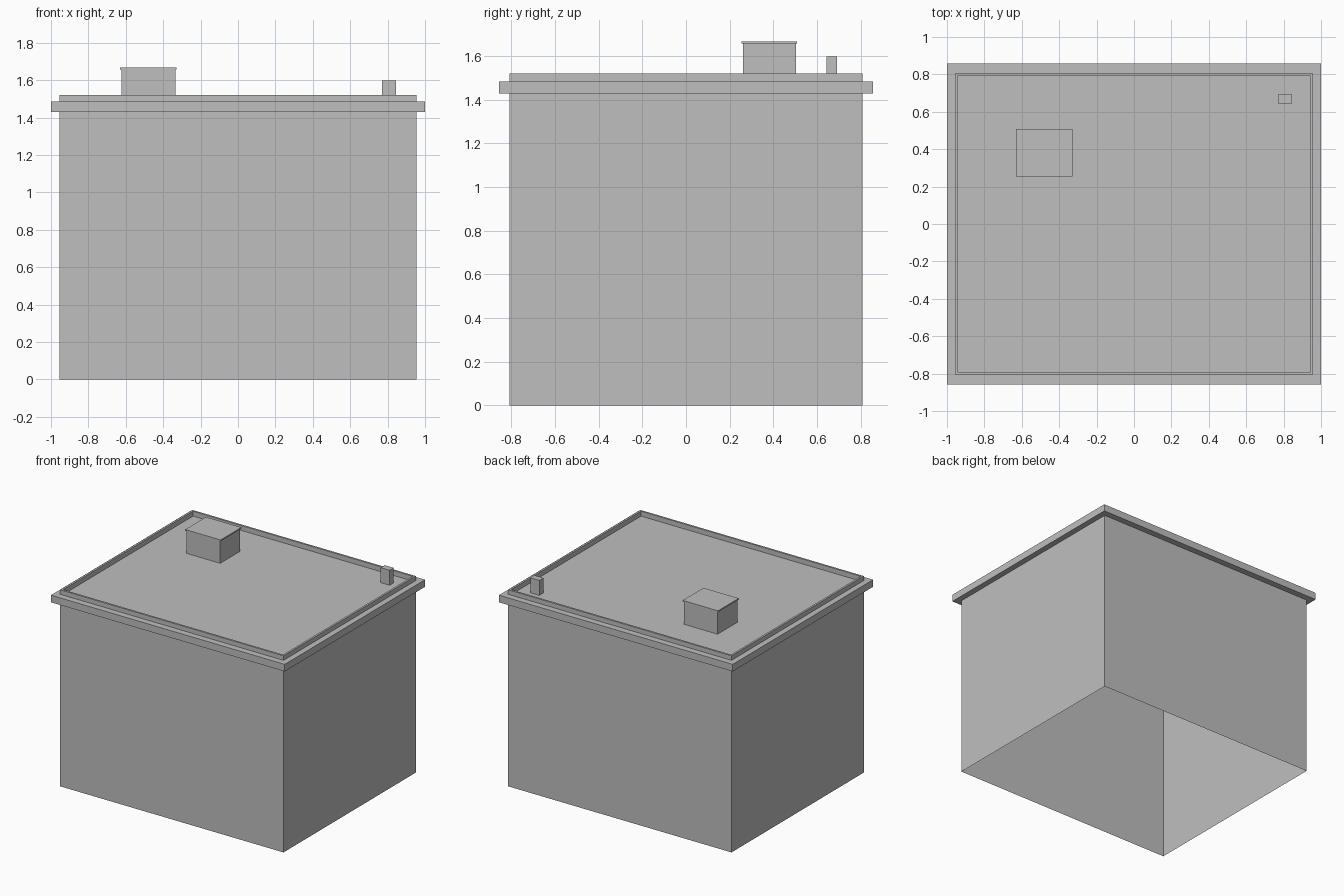
import bpy
import bmesh

default = bpy.data.objects.get("Cube")
if default:
    bpy.data.objects.remove(default, do_unlink=True)

grey = bpy.data.materials.new("plain grey")
grey.use_nodes = True
colour = (0.52, 0.52, 0.52, 1)
grey.diffuse_color = colour
grey.node_tree.nodes["Principled BSDF"].inputs["Base Color"].default_value = colour


def rings(name, steps, centre=(0, 0), cap_start=False, cap_end=False):
    """Skin a stack of rectangles given as (half width, half depth, height)."""
    bm = bmesh.new()
    cx, cy = centre
    loops = [[bm.verts.new((cx + sx * w, cy + sy * d, z))
              for sx, sy in ((-1, -1), (1, -1), (1, 1), (-1, 1))]
             for w, d, z in steps]
    for low, high in zip(loops, loops[1:]):
        for i in range(4):
            j = (i + 1) % 4
            bm.faces.new((low[i], low[j], high[j], high[i]))
    if cap_start:
        bm.faces.new(loops[0][::-1])
    if cap_end:
        bm.faces.new(loops[-1])
    mesh = bpy.data.meshes.new(name)
    bm.to_mesh(mesh)
    bm.free()
    mesh.materials.append(grey)
    obj = bpy.data.objects.new(name, mesh)
    bpy.context.collection.objects.link(obj)
    return obj


WALL = (0.955, 0.808)
LEDGE = (1.0, 0.857)
INNER = (0.94, 0.793)
EAVE, LEDGE_TOP, ROOF, RIM = 1.43, 1.485, 1.482, 1.52

# Main shell, open underneath
rings("walls", [(*WALL, 0), (*WALL, EAVE)])
rings("cornice", [(*WALL, EAVE), (*LEDGE, EAVE), (*LEDGE, LEDGE_TOP), (*WALL, LEDGE_TOP)])

# Raised rim around the sunken flat roof
rings("parapet", [(*WALL, LEDGE_TOP), (*WALL, RIM), (*INNER, RIM), (*INNER, ROOF)])
rings("roof", [(*INNER, ROOF)], cap_end=True)

# Rooftop unit with a thin overhanging lid
unit = (-0.479, 0.382)
rings("roof_unit", [(0.144, 0.121, ROOF), (0.144, 0.121, 1.657)], unit)
rings("roof_unit_lid", [(0.151, 0.127, 1.657), (0.151, 0.127, 1.667)], unit,
      cap_start=True, cap_end=True)

# Small vent in the back left corner
rings("vent", [(0.038, 0.025, ROOF), (0.038, 0.025, 1.598)], (0.808, 0.668), cap_end=True)
